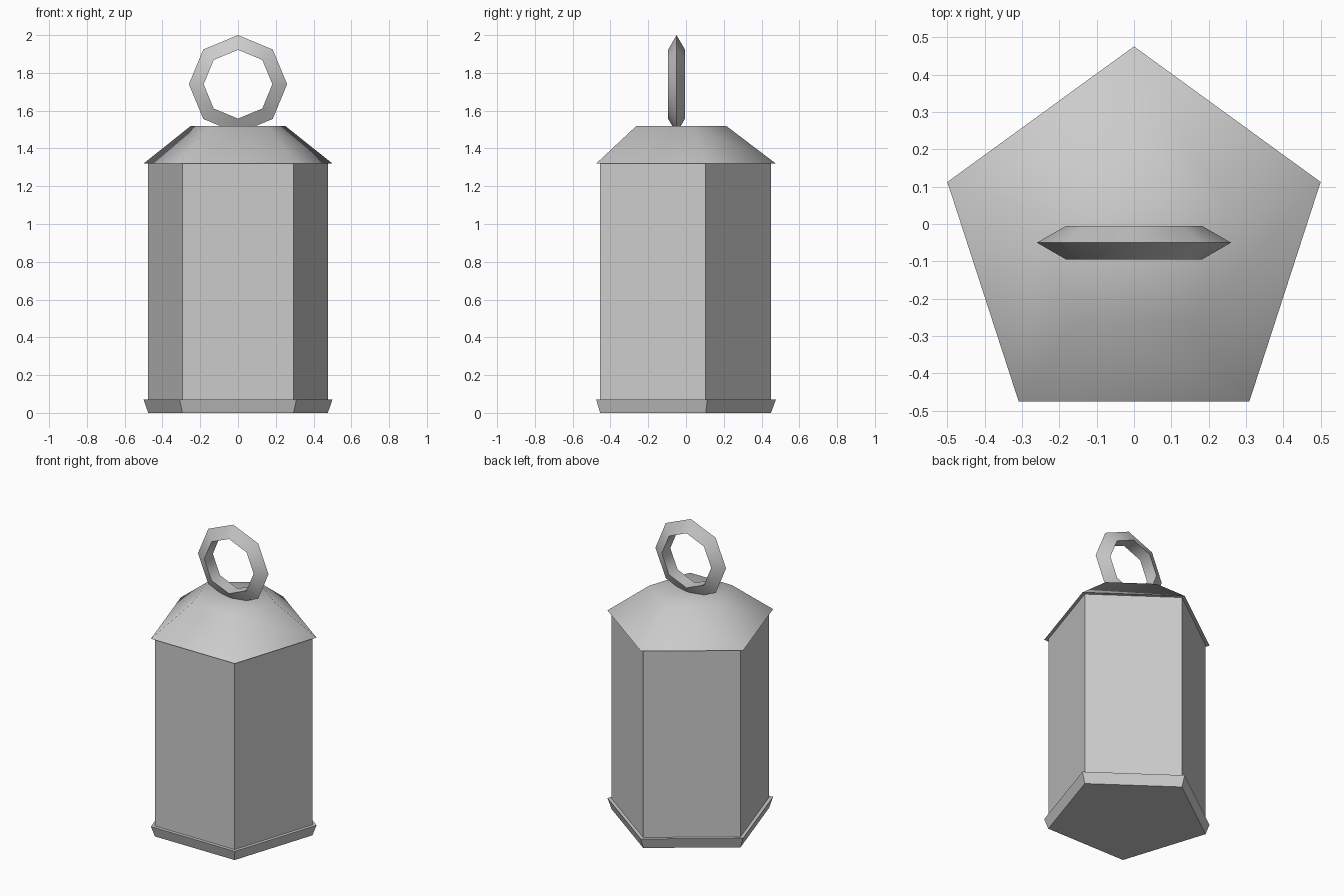
import bpy
from math import radians, pi

if "Cube" in bpy.data.objects:
    bpy.data.objects.remove(bpy.data.objects["Cube"])

CY = -0.05  # pentagon centre, so the outline is centred on y = 0


def pentagon(name, r_bottom, r_top, z0, z1):
    """Five-sided frustum with one corner pointing to +y."""
    bpy.ops.mesh.primitive_cone_add(vertices=5, radius1=r_bottom, radius2=r_top,
                                    depth=z1 - z0, location=(0, CY, (z0 + z1) / 2))
    ob = bpy.context.object
    ob.name = name
    top = max(ob.data.vertices, key=lambda v: v.co.y)
    assert abs(top.co.x) < 1e-4
    return ob


# flared base tray, straight body, sloped roof
pentagon("base", 0.5, 0.5257, 0.0, 0.07)
pentagon("body", 0.5, 0.5, 0.07, 1.32)
pentagon("roof", 0.5257, 0.262, 1.32, 1.52)
bpy.ops.object.shade_smooth_by_angle(angle=radians(60))

# carrying ring: octagonal loop with triangular section
bpy.ops.mesh.primitive_torus_add(major_segments=8, minor_segments=3,
                                 major_radius=0.208, minor_radius=0.052,
                                 location=(0, CY, 1.74), rotation=(pi / 2, 0, 0))
bpy.context.object.name = "ring"
bpy.ops.object.shade_smooth_by_angle(angle=radians(60))
